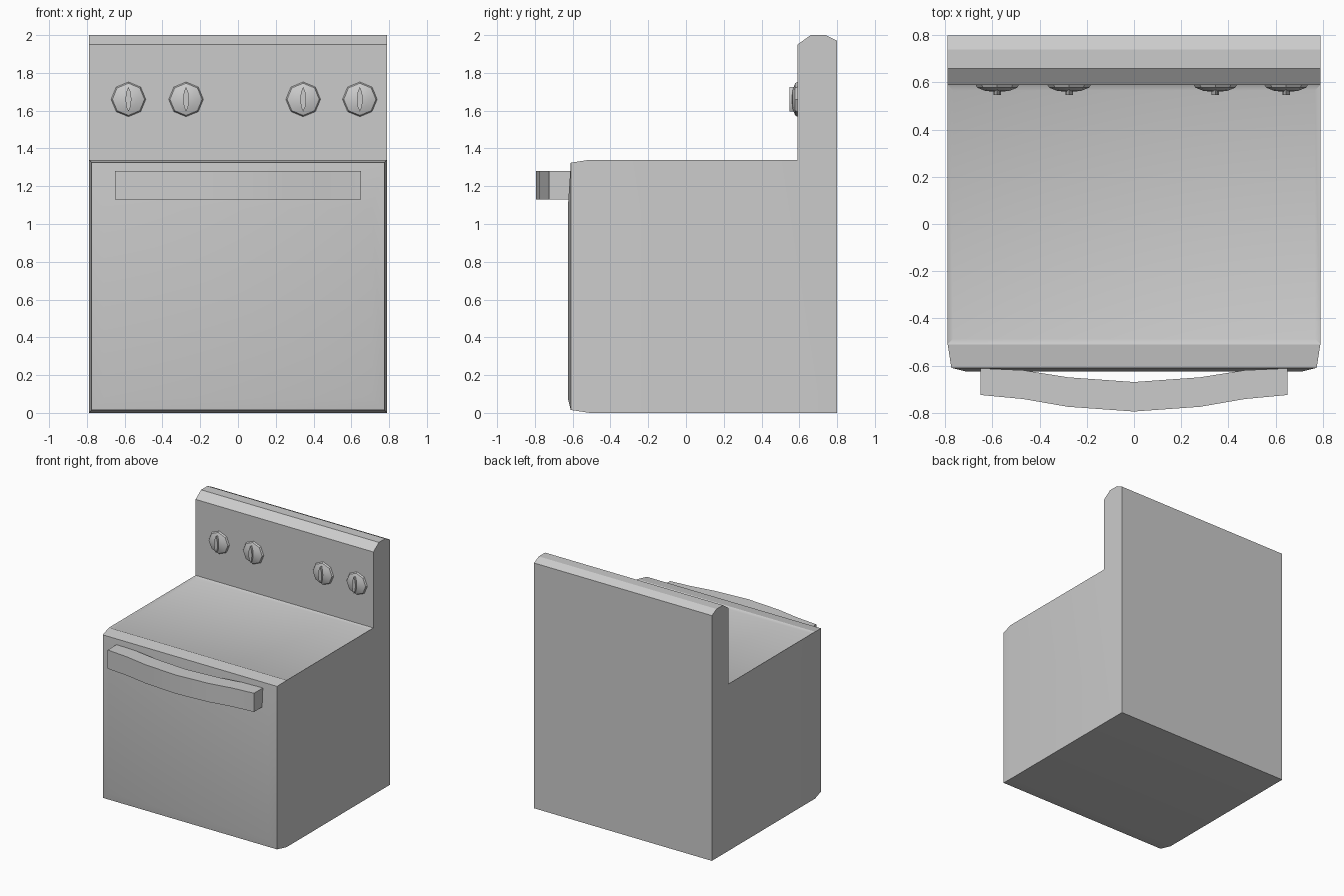
import bpy, bmesh
from math import sin, cos, pi, radians

if "Cube" in bpy.data.objects:
    bpy.data.objects.remove(bpy.data.objects["Cube"])


def finish(name, bm):
    bmesh.ops.recalc_face_normals(bm, faces=bm.faces)
    mesh = bpy.data.meshes.new(name)
    bm.to_mesh(mesh)
    bm.free()
    obj = bpy.data.objects.new(name, mesh)
    bpy.context.collection.objects.link(obj)
    bpy.ops.object.select_all(action='DESELECT')
    obj.select_set(True)
    bpy.context.view_layer.objects.active = obj
    bpy.ops.object.shade_smooth_by_angle(angle=radians(25))
    return obj


def prism(points, offset):
    """Extrude a closed outline of 3D points along an offset."""
    bm = bmesh.new()
    face = bm.faces.new([bm.verts.new(p) for p in points])
    ext = bmesh.ops.extrude_face_region(bm, geom=[face], use_keep_orig=True)
    verts = [v for v in ext['geom'] if isinstance(v, bmesh.types.BMVert)]
    bmesh.ops.translate(bm, verts=verts, vec=offset)
    bmesh.ops.recalc_face_normals(bm, faces=bm.faces)
    return bm


# Body with backsplash: one L-shaped side profile
W = 0.79
profile = [(-0.51, 0), (0.8, 0), (0.8, 1.97), (0.74, 2), (0.66, 2),
           (0.59, 1.95), (0.59, 1.34), (-0.51, 1.34)]
bm = prism([(-W, y, z) for y, z in profile], (2 * W, 0, 0))
front = next(f for f in bm.faces if f.normal.y < -0.99 and f.calc_center_median().y < -0.5)
top = next(f for f in bm.faces if f.normal.z > 0.99 and f.calc_center_median().z < 1.5)

# Shallow cooktop recess
bmesh.ops.inset_individual(bm, faces=[top], thickness=0.033, depth=-0.01)

# Tapered front and gently raised oven door
bmesh.ops.inset_individual(bm, faces=[front], thickness=0.022, depth=0.1)
bmesh.ops.inset_individual(bm, faces=[front], thickness=0.09, depth=0.016)
for v in front.verts:
    if v.co.z > 1:
        v.co.z = 1.08
finish("stove_body", bm)

# Bowed door handle
outer = [(0.65, -0.725), (0.47, -0.742), (0.28, -0.775), (0, -0.795)]
inner = [(0.65, -0.612), (0.47, -0.62), (0.28, -0.65), (0, -0.67)]


def mirrored(half):
    return half + [(-x, y) for x, y in reversed(half[:-1])]


outline = mirrored(outer) + mirrored(inner)[::-1]
finish("door_handle", prism([(x, y, 1.13) for x, y in outline], (0, 0, 0.15)))

# Control knobs: octagonal dome with a lens-shaped grip
for i, kx in enumerate((-0.58, -0.275, 0.345, 0.645), 1):
    kz = 1.66
    bm = bmesh.new()
    rings = [[bm.verts.new((kx + r * sin(k * pi / 4), y, kz + r * cos(k * pi / 4)))
              for k in range(8)] for r, y in ((0.093, 0.592), (0.085, 0.578), (0.05, 0.564))]
    for a, b in zip(rings, rings[1:]):
        for k in range(8):
            bm.faces.new((a[k], a[k - 1], b[k - 1], b[k]))
    tip = bm.verts.new((kx, 0.56, kz))
    for k in range(8):
        bm.faces.new((rings[-1][k], rings[-1][k - 1], tip))
    bm.faces.new(rings[0])
    finish(f"knob_{i}", bm)

    lens = [(0, 0.065), (0.011, 0.04), (0.016, 0), (0.011, -0.04),
            (0, -0.065), (-0.011, -0.04), (-0.016, 0), (-0.011, 0.04)]
    finish(f"knob_grip_{i}", prism([(kx + x, 0.575, kz + z) for x, z in lens], (0, -0.028, 0)))
